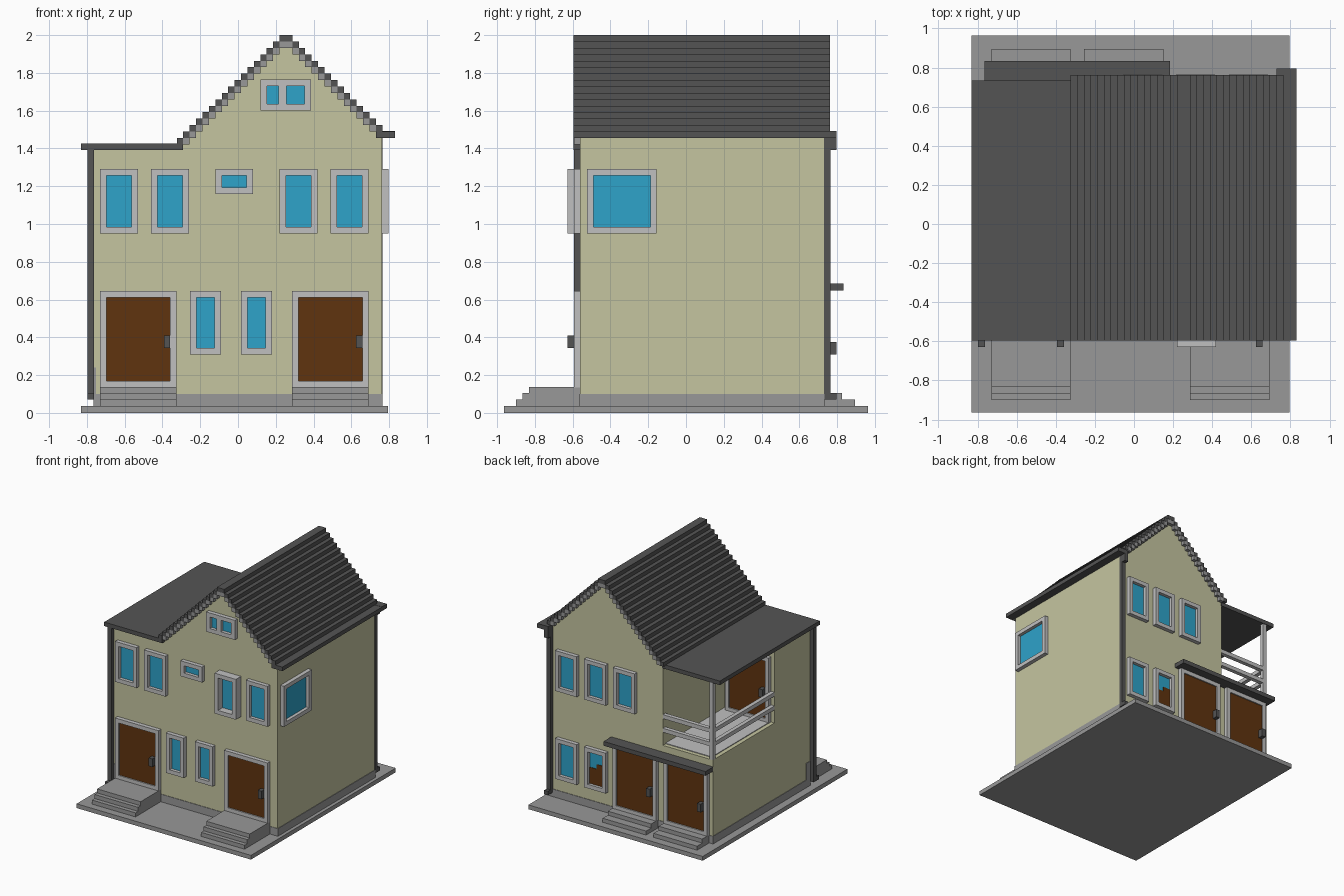
import bpy, bmesh

if "Cube" in bpy.data.objects:
    bpy.data.objects.remove(bpy.data.objects["Cube"], do_unlink=True)


def lin(c):
    c /= 255
    return c / 12.92 if c <= 0.04045 else ((c + 0.055) / 1.055) ** 2.4


def material(name, r, g, b):
    m = bpy.data.materials.new(name)
    m.use_nodes = True
    col = (lin(r), lin(g), lin(b), 1)
    m.diffuse_color = col
    bsdf = next(n for n in m.node_tree.nodes if n.type == 'BSDF_PRINCIPLED')
    bsdf.inputs["Base Color"].default_value = col
    return m


WALL = material("cream wall", 197, 197, 160)
DARK = material("charcoal roof", 84, 84, 84)
STONE = material("grey stone", 152, 152, 152)
FRAME = material("light grey frame", 192, 192, 192)
GLASS = material("blue glass", 46, 163, 202)
WOOD = material("brown wood", 96, 52, 15)

V = 0.034                                   # step unit
LEFT, RIGHT, FRONT, BACK = -0.762, 0.762, -0.56, 0.73


def finish(name, bm, mats):
    bmesh.ops.recalc_face_normals(bm, faces=bm.faces)
    me = bpy.data.meshes.new(name)
    bm.to_mesh(me)
    bm.free()
    for m in mats:
        me.materials.append(m)
    ob = bpy.data.objects.new(name, me)
    bpy.context.collection.objects.link(ob)
    return ob


def add_box(bm, x0, x1, y0, y1, z0, z1, idx=0):
    r = bmesh.ops.create_cube(bm, size=1)
    for v in r["verts"]:
        v.co = ((x0 + x1) / 2 + v.co.x * (x1 - x0),
                (y0 + y1) / 2 + v.co.y * (y1 - y0),
                (z0 + z1) / 2 + v.co.z * (z1 - z0))
        for f in v.link_faces:
            f.material_index = idx


def boxes(name, mat, *items):
    bm = bmesh.new()
    for b in items:
        add_box(bm, *b)
    return finish(name, bm, [mat])


def place(side, u0, u1, d0, d1, z0, z1, base=None):
    """Box on a wall: u runs along the wall, d sticks out of it."""
    if side == "front":
        p = FRONT if base is None else base
        return (u0, u1, p - d1, p - d0, z0, z1)
    if side == "back":
        p = BACK if base is None else base
        return (u0, u1, p + d0, p + d1, z0, z1)
    return (RIGHT + d0, RIGHT + d1, u0, u1, z0, z1)


def framed(name, side, u0, u1, z0, z1, fill, depth=V, sink=0.006, base=None,
           mullion=None, sill=V):
    """Raised frame around a pane or door leaf."""
    t = V
    bm = bmesh.new()
    bars = [(u0, u0 + t, z0, z1), (u1 - t, u1, z0, z1),
            (u0 + t, u1 - t, z0, z0 + sill), (u0 + t, u1 - t, z1 - t, z1)]
    if mullion:
        bars.append((*mullion, z0 + t, z1 - t))
    for a, b, c, d in bars:
        add_box(bm, *place(side, a, b, -0.01, depth, c, d, base), 0)
    add_box(bm, *place(side, u0 + t, u1 - t, -0.01, sink, z0 + sill, z1 - t, base), 1)
    return finish(name, bm, [FRAME, fill])


def handle(name, side, u, z, base=None):
    boxes(name, DARK, place(side, u, u + V, 0.02, 2 * V, z, z + 2 * V, base))


# Ground slab and plinth
boxes("ground_slab", STONE, (-0.83, 0.795, -0.963, 0.963, 0, 0.036))
boxes("plinth", STONE,
      (LEFT - .004, RIGHT + .004, FRONT - .004, BACK + .004, 0.03, 0.1),
      (LEFT - .004, LEFT + .01, FRONT - .004, FRONT + 0.05, 0.1, 0.24))

# Walls: gabled main block, then the side wing with an open balcony corner
bm = bmesh.new()
BX, BY, BZ = -0.296, -0.09, 0.74
outline = [(BX, 0.03), (RIGHT, 0.03), (RIGHT, 1.48), (0.254, 1.985), (BX, 1.435)]
vs = [bm.verts.new((x, FRONT, z)) for x, z in outline]
face = bm.faces.new(vs)
ext = bmesh.ops.extrude_face_region(bm, geom=[face])
for g in ext["geom"]:
    if isinstance(g, bmesh.types.BMVert):
        g.co.y = BACK
add_box(bm, LEFT, BX, FRONT, BACK, 0.03, BZ)
add_box(bm, LEFT, BX, FRONT, BY, BZ, 1.4)
finish("walls", bm, [WALL])

# Stepped gable roof with grey trim under the verges
roof, trim = [], []
for k in range(17):
    z1 = 2.0 - V * k
    z0 = z1 - V
    xl, xr = 0.22 - V * k, 0.288 + V * k
    roof.append((xl, xl + V, -0.595, 0.762, z0, z1))
    if k < 15:
        roof.append((xr - V, xr, -0.595, 0.762, z0, z1))
    if 0 < k:
        for ya, yb in ((-0.593, FRONT + 0.01), (BACK - 0.01, 0.76)):
            trim.append((xl + V, xl + 2 * V, ya, yb, z0, z1))
            if k < 16:
                trim.append((xr - 2 * V, xr - V, ya, yb, z0, z1))
roof.append((0.73, 0.83, -0.595, 0.762, 1.456, 1.49))
boxes("gable_roof", DARK, *roof)
boxes("verge_trim", STONE, *trim)
boxes("flat_roof", DARK, (-0.83, -0.29, -0.595, 0.735, 1.392, 1.426))

# Gutter outlet and downpipes
boxes("gutter_outlet", DARK, (0.728, 0.83, 0.73, 0.796, 1.456, 1.492),
      (0.728, 0.764, 0.73, 0.796, 1.392, 1.456))
boxes("back_downpipe", DARK, (0.73, 0.764, 0.73, 0.764, 0.07, 1.42),
      (0.73, 0.764, 0.73, 0.796, 0.07, 0.104))
boxes("front_downpipe", DARK, (-0.798, LEFT, -0.594, FRONT, 0.07, 1.4),
      (-0.798, LEFT, -0.628, FRONT, 0.07, 0.104))

# Front windows
for i, (a, b, c, d) in enumerate([
        (-0.73, -0.53, 0.95, 1.29), (-0.46, -0.26, 0.95, 1.29),
        (0.49, 0.69, 0.95, 1.29), (-0.12, 0.08, 1.16, 1.29),
        (-0.255, -0.09, 0.31, 0.645), (0.015, 0.18, 0.31, 0.645)]):
    framed(f"front_window_{i + 1}", "front", a, b, c, d, GLASS)
framed("front_bay_window", "front", 0.22, 0.42, 0.95, 1.29, GLASS, depth=2 * V)
framed("attic_window", "front", 0.12, 0.386, 1.6, 1.765, GLASS, mullion=(0.215, 0.257))

# Side window and back windows
framed("side_window", "right", -0.523, -0.155, 0.95, 1.292, GLASS)
for i, u in enumerate((-0.055, 0.215, 0.485)):
    framed(f"back_upper_window_{i + 1}", "back", u, u + 0.2, 0.95, 1.29, GLASS)
for i, u in enumerate((0.215, 0.485)):
    framed(f"back_lower_window_{i + 1}", "back", u, u + 0.2, 0.21, 0.55, GLASS)
# Wooden furniture seen behind the lower window
boxes("window_furniture", WOOD, place("back", 0.249, 0.381, 0, 0.010, 0.244, 0.38),
      place("back", 0.249, 0.315, 0, 0.010, 0.38, 0.42))

# Front doors with three steps each
for i, u in enumerate((-0.73, 0.287)):
    w = u + 0.405
    framed(f"front_door_{i + 1}", "front", u, w, 0.135, 0.645, WOOD, sink=0.024)
    handle(f"front_door_handle_{i + 1}", "front", w - 2 * V, 0.343)
    boxes(f"front_steps_{i + 1}", STONE,
          *[(u, w, -0.9 + V * s, FRONT, 0.03, 0.07 + V * s) for s in range(3)])

# Back doors with two steps each, under one canopy
for i, u in enumerate((-0.73, -0.255)):
    w = u + 0.405
    framed(f"back_door_{i + 1}", "back", u, w, 0.1, 0.645, WOOD, sink=0.024)
    handle(f"back_door_handle_{i + 1}", "back", u + V, 0.308)
    boxes(f"back_steps_{i + 1}", STONE,
          *[(u, w, BACK, 0.895 - 2 * V * s, 0.03, 0.07 + V * s) for s in range(2)])
boxes("door_canopy", DARK, (-0.765, 0.185, BACK, 0.833, 0.648, 0.684))

# Balcony: floor, corner post, two rails and a door
boxes("balcony_floor", FRAME, (LEFT + V, BX, BY, BACK - V, BZ - 0.01, BZ + 0.006))
boxes("balcony_post", FRAME, (LEFT, LEFT + V, BACK - V, BACK, BZ, 1.395))
boxes("balcony_rails", FRAME,
      *[r for z in (0.85, 0.965) for r in (
          (LEFT + V, BX, BACK - V, BACK, z, z + V),
          (LEFT, LEFT + V, BY, BACK - V, z, z + V))])
framed("balcony_door", "back", -0.73, -0.325, BZ, 1.29, WOOD, sink=0.024, base=BY)
handle("balcony_door_handle", "back", -0.73 + V, 0.96, base=BY)
